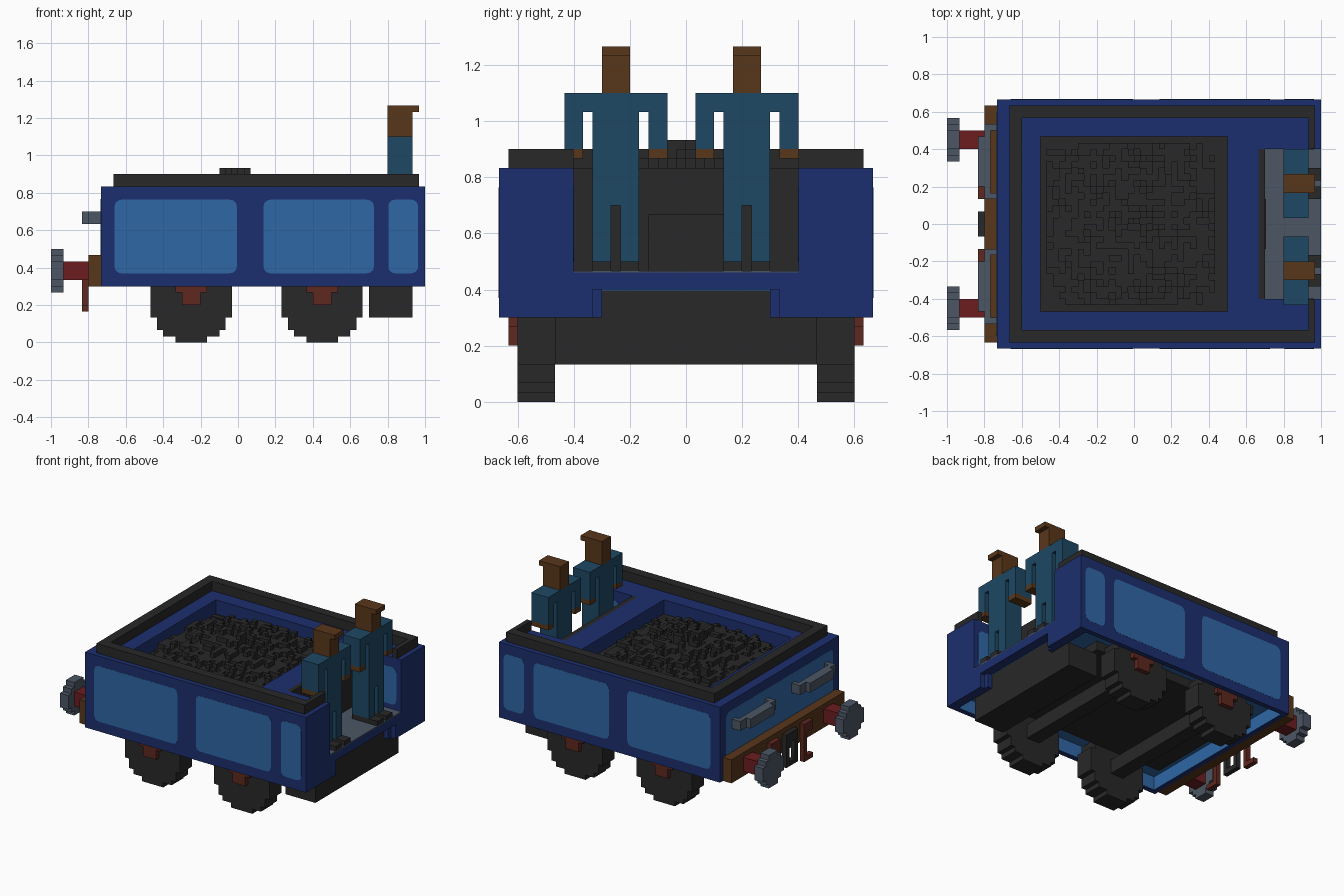
import bpy, bmesh, math, random

if "Cube" in bpy.data.objects:
    bpy.data.objects.remove(bpy.data.objects["Cube"], do_unlink=True)

U = 1 / 30  # one block


def material(name, rgb):
    lin = [((c / 255 + 0.055) / 1.055) ** 2.4 for c in rgb] + [1]
    m = bpy.data.materials.new(name)
    m.use_nodes = True
    m.diffuse_color = lin
    m.node_tree.nodes["Principled BSDF"].inputs["Base Color"].default_value = lin
    return m


BLUE = material("deep blue", (28, 47, 110))
PANEL = material("panel blue", (47, 103, 166))
BLACK = material("charcoal", (40, 40, 40))
TEAL = material("overall teal", (30, 72, 100))
BROWN = material("wood brown", (89, 55, 27))
SLATE = material("slate grey", (76, 86, 100))
RED = material("buffer red", (108, 29, 32))
RUST = material("rust", (94, 40, 31))


def blocks(name, mat, boxes):
    """One object from boxes (x0, x1, y0, y1, z0, z1) in block units."""
    bm = bmesh.new()
    for x0, x1, y0, y1, z0, z1 in boxes:
        made = bmesh.ops.create_cube(bm, size=1)["verts"]
        for v in made:
            v.co = ((x0 + x1) / 2 + v.co.x * (x1 - x0),
                    (y0 + y1) / 2 + v.co.y * (y1 - y0),
                    (z0 + z1) / 2 + v.co.z * (z1 - z0))
    bmesh.ops.scale(bm, vec=(U, U, U), verts=bm.verts)
    return finish(name, mat, bm)


def finish(name, mat, bm):
    bmesh.ops.recalc_face_normals(bm, faces=bm.faces)
    me = bpy.data.meshes.new(name)
    bm.to_mesh(me)
    bm.free()
    me.materials.append(mat)
    ob = bpy.data.objects.new(name, me)
    bpy.context.collection.objects.link(ob)
    return ob


def both(boxes):
    """Boxes plus their copies mirrored across y = 0."""
    return boxes + [(a, b, -d, -c, e, f) for a, b, c, d, e, f in boxes]


def plate(name, to_xyz, a0, a1, b0, b1, r=1.1):
    """Thin rounded plate; to_xyz maps (a, b, depth) to block coordinates."""
    pts = []
    corners = [(a1 - r, b1 - r), (a0 + r, b1 - r), (a0 + r, b0 + r), (a1 - r, b0 + r)]
    for i, (ca, cb) in enumerate(corners):
        for k in range(5):
            t = (i + k / 4) * math.pi / 2
            pts.append((ca + r * math.cos(t), cb + r * math.sin(t)))
    bm = bmesh.new()
    rings = [[bm.verts.new([U * c for c in to_xyz(a, b, d)]) for a, b in pts]
             for d in (-0.1, 0.03)]
    for ring in rings:
        bm.faces.new(ring)
    n = len(pts)
    for i in range(n):
        j = (i + 1) % n
        bm.faces.new((rings[0][i], rings[0][j], rings[1][j], rings[1][i]))
    return finish(name, PANEL, bm)


# Body: skirted walls, deck around the coal well, open driver bay
blocks("body_sides", BLUE, both([(-22, 30, 19, 20, 9, 25)]))
blocks("body_back_end", BLUE, [(-22, -21, -19, 19, 9, 25)])
blocks("bay_corners", BLUE, both([(20, 30, 12, 19, 12.2, 25), (28, 30, 10, 19, 9, 12.2),
                                  (27, 29, 9, 10, 9, 12)]))
blocks("bay_sill", BLUE, [(20, 30, -12, 12, 12, 13.8)])
blocks("deck", BLUE, both([(-21, 20, 14, 19, 12.2, 25)])
       + [(-21, -15, -14, 14, 12.2, 25), (15, 20, -14, 14, 12.2, 25)])
blocks("bay_floor", SLATE, [(21, 30, -12, 12, 13.8, 14)])
blocks("bay_back_wall", BLACK, [(20, 21, -12, 12, 14, 25), (21, 21.2, -4, 4, 14, 20)])

# Lighter lining under the body and inside its skirt
blocks("underside", PANEL, [(-21, 28, -19, 19, 11.9, 12.2)])
blocks("skirt_lining", PANEL, both([(-21, 28, 18.9, 19, 9.05, 12)])
       + [(-21, -20.9, -19, 19, 9.05, 12)])

# Top rim with short returns beside the bay
blocks("top_rim", BLACK, both([(-20, 29, 17, 19, 25, 27), (28, 29, 12, 17, 25, 27)])
       + [(-20, -18, -17, 17, 25, 27)])

# Inset colour panels on the sides, ends and bay walls
for s, side in ((-1, "right"), (1, "left")):
    for i, (x0, x1) in enumerate(((-19.8, -0.2), (4.1, 21.8), (24.1, 28.9))):
        plate(f"{side}_panel_{i + 1}", lambda a, b, d, s=s: (a, s * (20 + d), b), x0, x1, 11.1, 22.9)
    plate(f"{side}_bay_panel", lambda a, b, d, s=s: (a, s * (12 - d), b), 24.1, 28.9, 15, 22.9)
plate("end_panel", lambda a, b, d: (-22 - d, a, b), -18, 18, 11, 23)

# Coal well floor and the lumpy coal heap
blocks("coal_floor", BLACK, [(-15, 15, -14, 14, 21, 22)])
random.seed(4)
coal = []
for i in range(-14, 13):
    for j in range(-13, 13):
        r = math.hypot((i + 1) / 14, (j + 0.5) / 13)
        if r > 1.1 and random.random() < 0.6:
            continue
        h = 22 + max(1, min(5, round(5.0 - 3.6 * r + random.uniform(-0.8, 0.7))))
        if -4 < i < 2 and -3 < j < 3 and random.random() < 0.5:
            h = 28
        coal.append((i, i + 1, j, j + 1, 21.5, h))
blocks("coal_heap", BLACK, coal)

# Under frame and rear tank
blocks("under_frame", BLACK, [(-18, 21, -14, 14, 10, 12)])
blocks("rear_tank", BLACK, [(21, 28, -14, 14, 4, 9), (21, 28, -9, 9, 9, 12)])

# Wheels: stepped discs, axles and axle boxes
STEPS = ((2.5, 6.5), (4.5, 5.5), (5.5, 4.5), (6.5, 2.5))  # half width, half height
for label, cx in (("back", -7.5), ("front", 13.5)):
    blocks(label + "_wheels", BLACK,
           both([(cx - w, cx + w, 14, 18, 6.5 - h, min(12, 6.5 + h)) for w, h in STEPS]))
    blocks(label + "_axle", BLACK, [(cx - 1.5, cx + 1.5, -14, 14, 5, 8)])
    blocks(label + "_axle_boxes", RUST,
           both([(cx - 2.5, cx + 2.5, 18, 19, 8, 9.2), (cx - 1.5, cx + 1.5, 18, 19, 6, 8)]))

# Buffer beam, buffers, handrails and coupling
blocks("buffer_beam", BROWN, [(-24, -22, -19, 19, 9, 14)])
blocks("buffer_shafts", RED, both([(-28, -24, 12, 15, 10, 13)]))
blocks("buffer_heads", SLATE,
       both([(-30, -28, 13.5 - w, 13.5 + w, 11.5 - h, 11.5 + h)
             for w, h in ((1.5, 3.5), (2.5, 2.5), (3.5, 1.5))]))
blocks("handrails", SLATE,
       both([(-25, -23, 6, 14, 19, 21), (-24, -23, 4, 6, 19, 21), (-24, -23, 14, 16, 19, 21),
             (-23, -22, 4, 5, 19, 21), (-23, -22, 15, 16, 19, 21)]))
blocks("coupling_chain", BLACK,
       [(-25, -24, -2, 2, 11, 13), (-25, -24, -2, -1, 6, 11), (-25, -24, 1, 2, 6, 11),
        (-25, -24, -1, 1, 6, 7)])
blocks("brake_hoses", RUST,
       both([(-25, -24, 4, 7, 11, 13), (-25, -24, 4, 5, 5, 11), (-25, -24, 5, 7, 5, 6)]))

# Two standing crew figures
for label, c in (("left", 6.5), ("right", -7.5)):
    def at(*boxes, c=c):
        return [(a, b, c + d, c + e, f, g) for a, b, d, e, f, g in boxes]
    blocks(label + "_crew_body", TEAL, at(
        (24, 28, -2.5, 2.5, 21, 33), (24, 28, -2.5, -0.5, 15, 21), (24, 28, 0.5, 2.5, 15, 21),
        (24, 28, -5.5, 5.5, 31, 33),
        (24, 28, -5.5, -3.5, 27, 31), (24, 28, 3.5, 5.5, 27, 31)))
    blocks(label + "_crew_head", BROWN, at((24, 28, -1.5, 1.5, 33, 38), (28, 29, -1.5, 1.5, 37, 38)))
    blocks(label + "_crew_hands", BROWN, at((24, 28, -5.5, -3.5, 26, 27), (24, 28, 3.5, 5.5, 26, 27)))
    blocks(label + "_crew_boots", BLACK, at((24, 30, -2.5, -0.5, 14, 15), (24, 30, 0.5, 2.5, 14, 15)))
